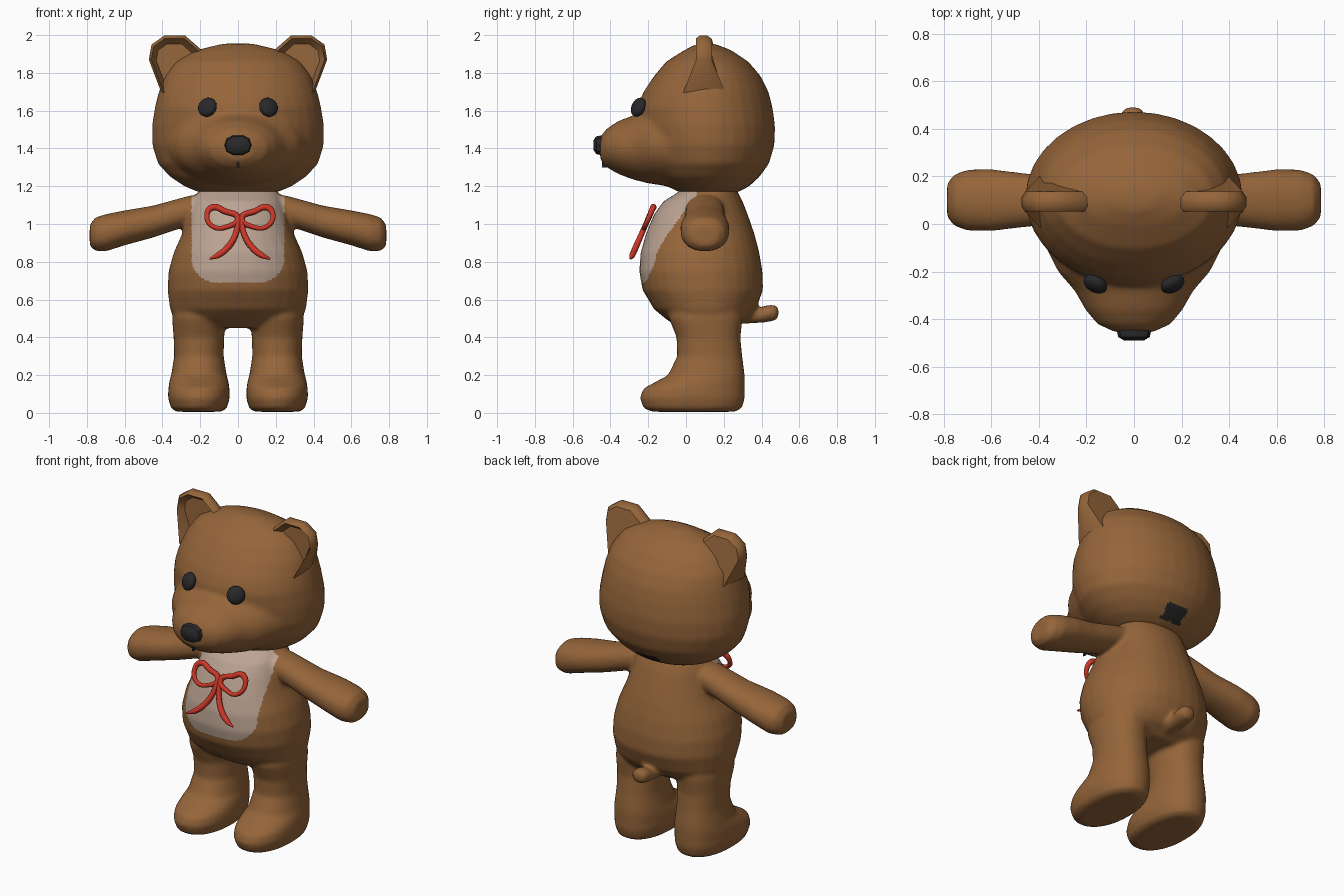
import bpy, bmesh, math
from mathutils import Vector, Matrix

if "Cube" in bpy.data.objects:
    bpy.data.objects.remove(bpy.data.objects["Cube"])

def material(name, rgb):
    m = bpy.data.materials.new(name)
    m.diffuse_color = (*rgb, 1)
    m.use_nodes = True
    m.node_tree.nodes["Principled BSDF"].inputs["Base Color"].default_value = m.diffuse_color
    return m

BROWN = material("brown_fur", (0.30, 0.130, 0.042))
CREAM = material("cream_bib", (0.50, 0.37, 0.29))
RED = material("red_ribbon", (0.60, 0.038, 0.02))
BLACK = material("soft_black", (0.022, 0.022, 0.024))

def bridge(bm, rings):
    """Skin closed loops of points and cap both ends."""
    vs = [[bm.verts.new(p) for p in r] for r in rings]
    n = len(vs[0])
    faces = []
    for a, b in zip(vs, vs[1:]):
        for i in range(n):
            j = (i + 1) % n
            faces.append(bm.faces.new((a[i], a[j], b[j], b[i])))
    faces += [bm.faces.new(vs[0][::-1]), bm.faces.new(vs[-1])]
    bmesh.ops.recalc_face_normals(bm, faces=faces)

def loft(bm, axis, rows, power=2.0, n=32):
    """Rows are (position, centre u, half u, low v, high v) along an axis."""
    rings = []
    for pos, cu, hu, lo, hi in rows:
        ring = []
        for k in range(n):
            a = 2 * math.pi * k / n
            c, s = math.cos(a), math.sin(a)
            u = cu + hu * math.copysign(abs(c) ** (2 / power), c)
            v = (lo + hi) / 2 + (hi - lo) / 2 * math.copysign(abs(s) ** (2 / power), s)
            ring.append({'x': (pos, u, v), 'y': (u, pos, v), 'z': (u, v, pos)}[axis])
        rings.append(ring)
    bridge(bm, rings)

def make(name, bm, *mats):
    me = bpy.data.meshes.new(name)
    bm.to_mesh(me)
    bm.free()
    ob = bpy.data.objects.new(name, me)
    bpy.context.collection.objects.link(ob)
    for m in mats:
        me.materials.append(m)
    return ob

def smooth(ob, angle=None):
    bpy.ops.object.select_all(action='DESELECT')
    ob.select_set(True)
    bpy.context.view_layer.objects.active = ob
    if angle:
        bpy.ops.object.shade_smooth_by_angle(angle=math.radians(angle))
    else:
        bpy.ops.object.shade_smooth()

def blend(ob, size, iterations, rule):
    """Fuse overlapping volumes, soften the joins, colour faces by rule."""
    mats = list(ob.data.materials)
    r = ob.modifiers.new("fuse", 'REMESH')
    r.mode, r.voxel_size = 'VOXEL', size
    s = ob.modifiers.new("soften", 'SMOOTH')
    s.factor, s.iterations = 0.5, iterations
    dg = bpy.context.evaluated_depsgraph_get()
    me = bpy.data.meshes.new_from_object(ob.evaluated_get(dg))
    ob.modifiers.clear()
    ob.data = me
    me.materials.clear()
    for m in mats:
        me.materials.append(m)
    for p in me.polygons:
        p.material_index = 1 if rule(p.center) else 0
    smooth(ob)

# body: torso, legs, arms and tail
bm = bmesh.new()
loft(bm, 'z', [(z, 0, w, f, b) for z, w, f, b in (
    (.45, .22, -.04, .25), (.50, .34, -.11, .33), (.55, .36, -.17, .37),
    (.65, .373, -.23, .408), (.75, .368, -.248, .405), (.85, .34, -.24, .388),
    (.95, .295, -.212, .362), (1.05, .262, -.17, .327), (1.12, .242, -.12, .30),
    (1.16, .22, -.055, .28), (1.21, .18, .02, .25))], 2.15)
for s in (1, -1):
    loft(bm, 'z', [(z, s * .207, w, f, b) for z, w, f, b in (
        (.006, .12, -.18, .26), (.025, .148, -.225, .297), (.08, .164, -.245, .312),
        (.13, .162, -.225, .312), (.165, .157, -.16, .312), (.20, .147, -.095, .311),
        (.30, .131, -.047, .298), (.40, .134, -.05, .288), (.50, .142, -.09, .30),
        (.60, .13, -.09, .29))], 2.2)
    loft(bm, 'x', [(s * x, .1, w, lo, hi) for x, w, lo, hi in (
        (.12, .09, 1.03, 1.15), (.25, .10, .995, 1.152), (.45, .112, .928, 1.097),
        (.60, .13, .887, 1.072), (.70, .128, .855, 1.052), (.755, .108, .857, 1.035),
        (.785, .07, .885, .995))], 2.2)
loft(bm, 'y', [(y, -.005, w, lo, hi) for y, w, lo, hi in (
    (.28, .05, .47, .54), (.37, .05, .475, .55), (.43, .055, .48, .572),
    (.47, .05, .488, .572), (.49, .03, .505, .56))])

def bib(c):
    if c.y > .06 or abs(c.x) > .245 or c.z < .69 or c.z > 1.18:
        return False
    dx, dz = abs(c.x) - .115, .82 - c.z
    return dx < 0 or dz < 0 or math.hypot(dx, dz) < .13

blend(make("body", bm, BROWN, CREAM), .012, 8, bib)

# head: skull and tapering snout
bm = bmesh.new()
loft(bm, 'z', [(z, 0, w, f, b) for z, w, f, b in (
    (1.165, .20, -.03, .27), (1.20, .285, -.10, .335), (1.25, .36, -.17, .39),
    (1.32, .425, -.21, .44), (1.42, .455, -.24, .469), (1.52, .456, -.255, .472),
    (1.62, .44, -.258, .458), (1.70, .42, -.225, .437), (1.78, .39, -.172, .398),
    (1.86, .33, -.105, .33), (1.92, .225, -.01, .24), (1.955, .08, .06, .15))])
loft(bm, 'y', [(y, 0, w, lo, hi) for y, w, lo, hi in (
    (.05, .38, 1.2, 1.66), (-.10, .37, 1.2, 1.64), (-.20, .32, 1.215, 1.62),
    (-.28, .25, 1.235, 1.575), (-.36, .205, 1.265, 1.545), (-.42, .155, 1.30, 1.505),
    (-.455, .08, 1.34, 1.46))])
blend(make("head", bm, BROWN, BLACK), .014, 10,
      lambda c: abs(c.x) < .07 and .29 < c.y < .40 and 1.19 < c.z < 1.262)

# ears: cupped, wider at the base
outline = [(.40, 1.68), (.472, 1.87), (.458, 1.95), (.39, 1.998),
           (.28, 1.998), (.18, 1.91), (.20, 1.80), (.32, 1.70)]
for s, side in ((1, "right"), (-1, "left")):
    def ring(scale, depth):
        pts = []
        for x, z in outline:
            t = .042 + max(0, 1.85 - z) * .4
            pts.append((s * (.34 + (x - .34) * scale), .095 + depth * t,
                        1.85 + (z - 1.85) * scale))
        return pts
    bm = bmesh.new()
    bridge(bm, [ring(.7, -.1), ring(.9, -1), ring(1, -.5), ring(1, .4), ring(.88, 1)])
    smooth(make(side + "_ear", bm, BROWN), 40)

# eyes: flattened balls lying on the face
for s, side in ((1, "right"), (-1, "left")):
    bm = bmesh.new()
    bmesh.ops.create_uvsphere(bm, u_segments=20, v_segments=12, radius=1)
    bm.transform(Matrix.Translation((s * .162, -.252, 1.618))
                 @ Matrix.Rotation(s * math.radians(28), 4, 'Z')
                 @ Matrix.Rotation(math.radians(-22), 4, 'X')
                 @ Matrix.Diagonal((.053, .032, .053, 1)))
    smooth(make(side + "_eye", bm, BLACK))

# nose: bevelled button
bm = bmesh.new()
loft(bm, 'y', [(-.40, 0, .065, 1.37, 1.465), (-.445, 0, .073, 1.362, 1.472),
               (-.475, 0, .066, 1.368, 1.466), (-.49, 0, .04, 1.39, 1.445)], 2.3, 10)
smooth(make("nose", bm, BLACK), 35)

# line under the nose
bm = bmesh.new()
bmesh.ops.create_cube(bm, size=1)
bm.transform(Matrix.Translation((0, -.425, 1.325)) @ Matrix.Diagonal((.008, .04, .05, 1)))
make("mouth_line", bm, BLACK)

# bow: ribbon loops and tails lying on a slope in front of the chest
def ribbon(name, pts, cyclic):
    cu = bpy.data.curves.new(name, 'CURVE')
    cu.dimensions, cu.bevel_depth, cu.bevel_resolution = '3D', .016, 2
    cu.resolution_u, cu.use_fill_caps = 8, True
    sp = cu.splines.new('BEZIER')
    sp.bezier_points.add(len(pts) - 1)
    sp.use_cyclic_u = cyclic
    for p, (x, z, r) in zip(sp.bezier_points, pts):
        p.co = (x, -.168 - (1.1 - z) * .44, z)
        p.handle_left_type = p.handle_right_type = 'AUTO'
        p.radius = r
    cu.materials.append(RED)
    bpy.context.collection.objects.link(bpy.data.objects.new(name, cu))

for s, side in ((1, "right"), (-1, "left")):
    ribbon(side + "_bow_loop", [(.01 + s * x, z, r) for x, z, r in (
        (.01, 1.03, 1), (.08, 1.068, 1), (.145, 1.088, 1.1), (.175, 1.045, .9),
        (.14, .985, .8), (.07, .985, .8))], True)
    ribbon(side + "_bow_tail", [(.01 + s * x, z, r) for x, z, r in (
        (.005, 1.03, .9), (.025, .94, 1), (.07, .87, 1.1), (.115, .835, 1),
        (.16, .815, .3))], False)
